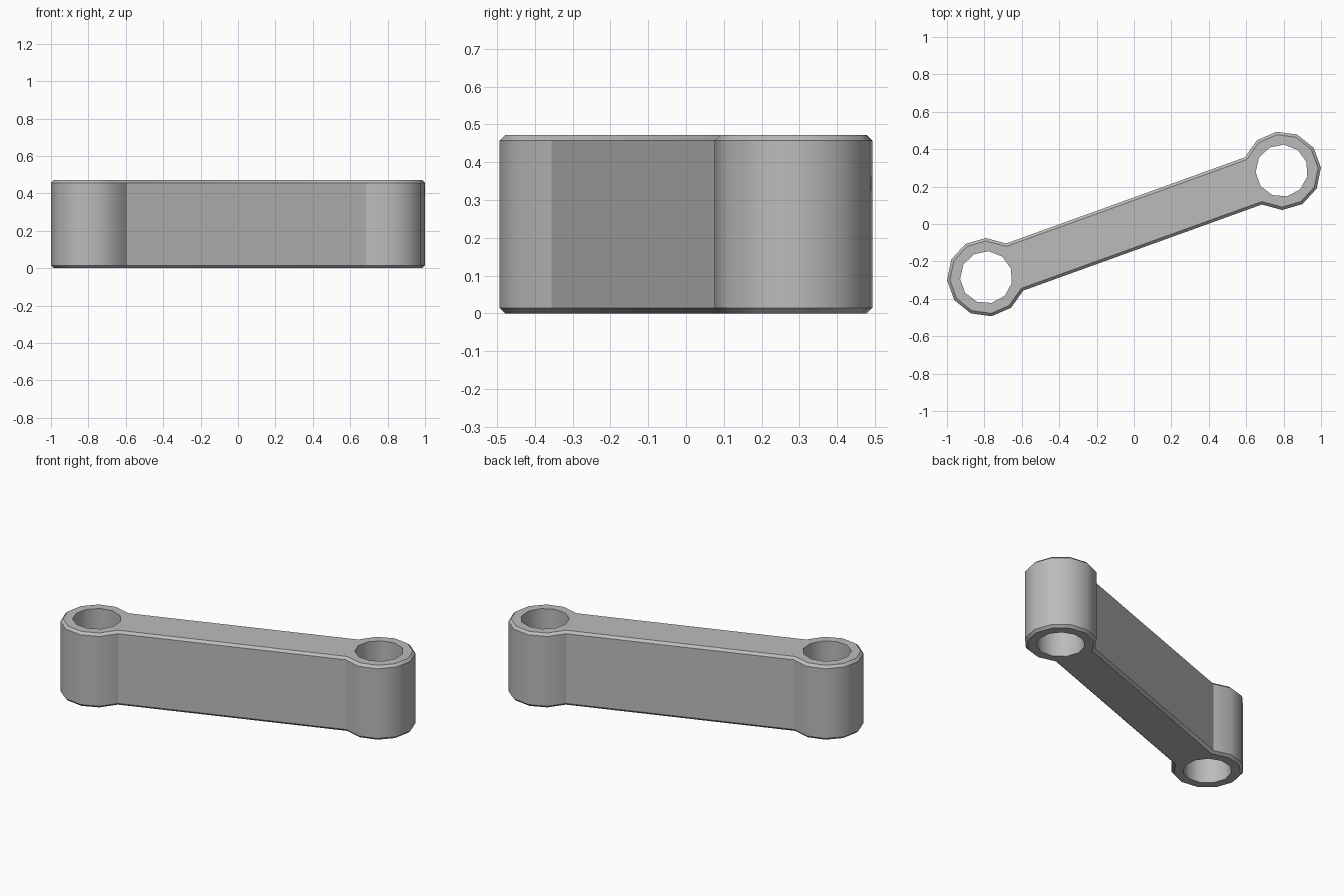
import bpy, bmesh, math
from mathutils import Vector

cube = bpy.data.objects.get("Cube")
if cube:
    bpy.data.objects.remove(cube, do_unlink=True)

HEIGHT = 0.472
CENTRE = Vector((0.79, 0.285))      # eye centre, mirrored through the origin
EYE_R, HOLE_R = 0.21, 0.14
BAR_HALF = 0.134
TILT = math.atan2(CENTRE.y, CENTRE.x)

grey = bpy.data.materials.new("plain grey")
grey.use_nodes = True
colour = (0.5, 0.5, 0.5, 1)
grey.diffuse_color = colour
grey.node_tree.nodes["Principled BSDF"].inputs["Base Color"].default_value = colour


def arc(centre, radius, start, sweep, steps):
    """Points along an arc, one more than the steps."""
    angles = [start + sweep * i / steps for i in range(steps + 1)]
    return [centre + radius * Vector((math.cos(a), math.sin(a))) for a in angles]


def prism(name, outline, low, high, chamfer=0):
    """Upright solid with a given outline and optional chamfered rims."""
    bm = bmesh.new()
    base = bm.faces.new([bm.verts.new((p.x, p.y, low)) for p in outline])
    top = bmesh.ops.extrude_face_region(bm, geom=[base], use_keep_orig=True)["geom"]
    for v in top:
        if isinstance(v, bmesh.types.BMVert):
            v.co.z = high
    bmesh.ops.recalc_face_normals(bm, faces=bm.faces)
    if chamfer:
        rims = [e for e in bm.edges if abs(e.verts[0].co.z - e.verts[1].co.z) < 1e-5]
        bmesh.ops.bevel(bm, geom=rims, offset=chamfer, segments=1,
                        affect='EDGES', profile=0.5)
    mesh = bpy.data.meshes.new(name)
    bm.to_mesh(mesh)
    bm.free()
    mesh.materials.append(grey)
    obj = bpy.data.objects.new(name, mesh)
    bpy.context.collection.objects.link(obj)
    return obj


# Link body: a bar whose ends swell into round eyes
reach = math.pi - math.asin(BAR_HALF / EYE_R)
right_end = arc(CENTRE, EYE_R, TILT - reach, 2 * reach, 9)
left_end = [-p for p in right_end]
link = prism("link_arm", right_end + left_end, 0, HEIGHT, 0.015)

# Pin holes through both eyes
bpy.context.view_layer.objects.active = link
link.select_set(True)
for side in (1, -1):
    ring = arc(CENTRE * side, HOLE_R, TILT, 2 * math.pi, 11)[:-1]
    cutter = prism("pin_hole_cutter", ring, -0.1, HEIGHT + 0.1)
    cutter.hide_render = True
    cut = link.modifiers.new("pin hole", 'BOOLEAN')
    cut.operation, cut.solver, cut.object = 'DIFFERENCE', 'EXACT', cutter
    bpy.ops.object.modifier_apply(modifier=cut.name)
    bpy.data.objects.remove(cutter, do_unlink=True)

bpy.ops.object.shade_smooth_by_angle(angle=math.radians(34))
